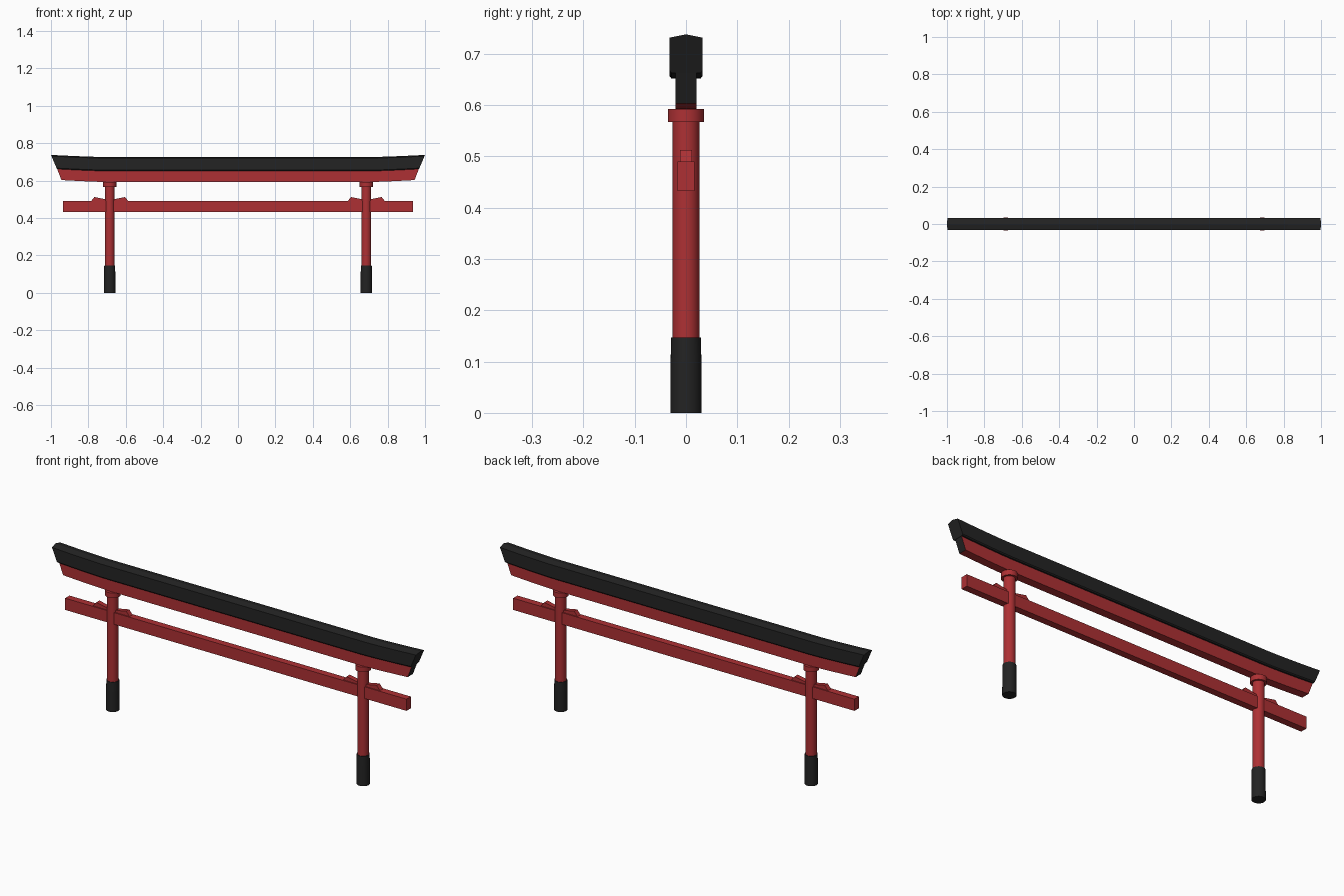
import bpy, bmesh, math

if "Cube" in bpy.data.objects:
    bpy.data.objects.remove(bpy.data.objects["Cube"])


def material(name, rgb):
    m = bpy.data.materials.new(name)
    m.diffuse_color = (*rgb, 1)
    m.use_nodes = True
    m.node_tree.nodes["Principled BSDF"].inputs["Base Color"].default_value = m.diffuse_color
    return m


RED = material("vermilion red", (0.42, 0.030, 0.034))
BLACK = material("soft black", (0.017, 0.017, 0.017))


def finish(bm, name, mats):
    bmesh.ops.recalc_face_normals(bm, faces=bm.faces)
    me = bpy.data.meshes.new(name)
    bm.to_mesh(me)
    bm.free()
    for m in mats:
        me.materials.append(m)
    ob = bpy.data.objects.new(name, me)
    bpy.context.collection.objects.link(ob)
    return ob


def lift(t):
    """Upward sweep of the top beams near their ends (t = -1..1)."""
    return 0.011 * max(0, (abs(t) - 0.72) / 0.28) ** 1.4


def swept_beam(name, section, x_low, x_high, mats, end_mat=0):
    """Loft a (y, z) section along x, with raked ends and upturned tips."""
    zs = [p[1] for p in section]
    z0, z1 = min(zs), max(zs)
    half = [0, 0.72, 0.77, 0.82, 0.87, 0.91, 0.955, 1.0]
    ts = [-h for h in reversed(half[1:])] + half
    bm = bmesh.new()
    rings = []
    for t in ts:
        rings.append([bm.verts.new((t * (x_low + (x_high - x_low) * (z - z0) / (z1 - z0)),
                                    y, z + lift(t))) for y, z in section])
    n = len(section)
    for a, b in zip(rings, rings[1:]):
        for i in range(n):
            j = (i + 1) % n
            bm.faces.new((a[i], a[j], b[j], b[i]))
    for ring in (rings[0], rings[-1]):
        bm.faces.new(ring).material_index = end_mat
    return finish(bm, name, mats)


def lathe(name, x, profile, mat, sides=32):
    """Closed round part from an (r, z) profile."""
    bm = bmesh.new()
    rings = [[bm.verts.new((x + r * math.cos(2 * math.pi * k / sides),
                            r * math.sin(2 * math.pi * k / sides), z))
              for k in range(sides)] for r, z in profile]
    for a, b in zip(rings, rings[1:]):
        for i in range(sides):
            j = (i + 1) % sides
            bm.faces.new((a[i], a[j], b[j], b[i])).smooth = True
    bm.faces.new(rings[0])
    bm.faces.new(rings[-1])
    ob = finish(bm, name, [mat])
    for e in ob.data.edges:
        v = [ob.data.vertices[i].co for i in e.vertices]
        # keep the horizontal rims crisp
        e.use_edge_sharp = abs(v[0].z - v[1].z) < 1e-6
    return ob


def slab(name, outline, half_y, mat):
    """Extrude an (x, z) outline symmetrically in y."""
    bm = bmesh.new()
    f = bm.faces.new([bm.verts.new((x, -half_y, z)) for x, z in outline])
    r = bmesh.ops.extrude_face_region(bm, geom=[f])
    for v in r["geom"]:
        if isinstance(v, bmesh.types.BMVert):
            v.co.y = half_y
    return finish(bm, name, [mat])


# Top beam: black, ridged, with chamfered underside
swept_beam("top_beam", [(-0.028, 0.651), (0.028, 0.651), (0.032, 0.656), (0.032, 0.720),
                        (0, 0.7265), (-0.032, 0.720), (-0.032, 0.656)],
           0.968, 1.0, [BLACK])

# Second beam: red with black end faces
swept_beam("under_beam", [(-0.0205, 0.592), (0.0205, 0.592), (0.0205, 0.654), (-0.0205, 0.654)],
           0.944, 0.968, [RED, BLACK], end_mat=1)

# Tie beam through the pillars
slab("tie_beam", [(-0.935, 0.432), (0.935, 0.432), (0.935, 0.490), (-0.935, 0.490)], 0.017, RED)

for side, label in ((-1, "left"), (1, "right")):
    px = side * 0.686
    # Pillar, black foot sleeve and collar
    lathe(label + "_pillar", px, [(0.026, 0.01), (0.026, 0.58)], RED)
    lathe(label + "_foot", px, [(0.0305, 0), (0.0300, 0.10), (0.0290, 0.147)], BLACK)
    lathe(label + "_collar", px, [(0.0355, 0.567), (0.0355, 0.592)], RED)
    # Wedges on the tie beam either side of the pillar
    for d, where in ((-1, "left"), (1, "right")):
        slab(f"{label}_pillar_{where}_wedge",
             [(px + d * u, z) for u, z in ((0.01, 0.48), (0.1, 0.48), (0.1, 0.49),
                                           (0.082, 0.512), (0.01, 0.498))], 0.012, RED)
